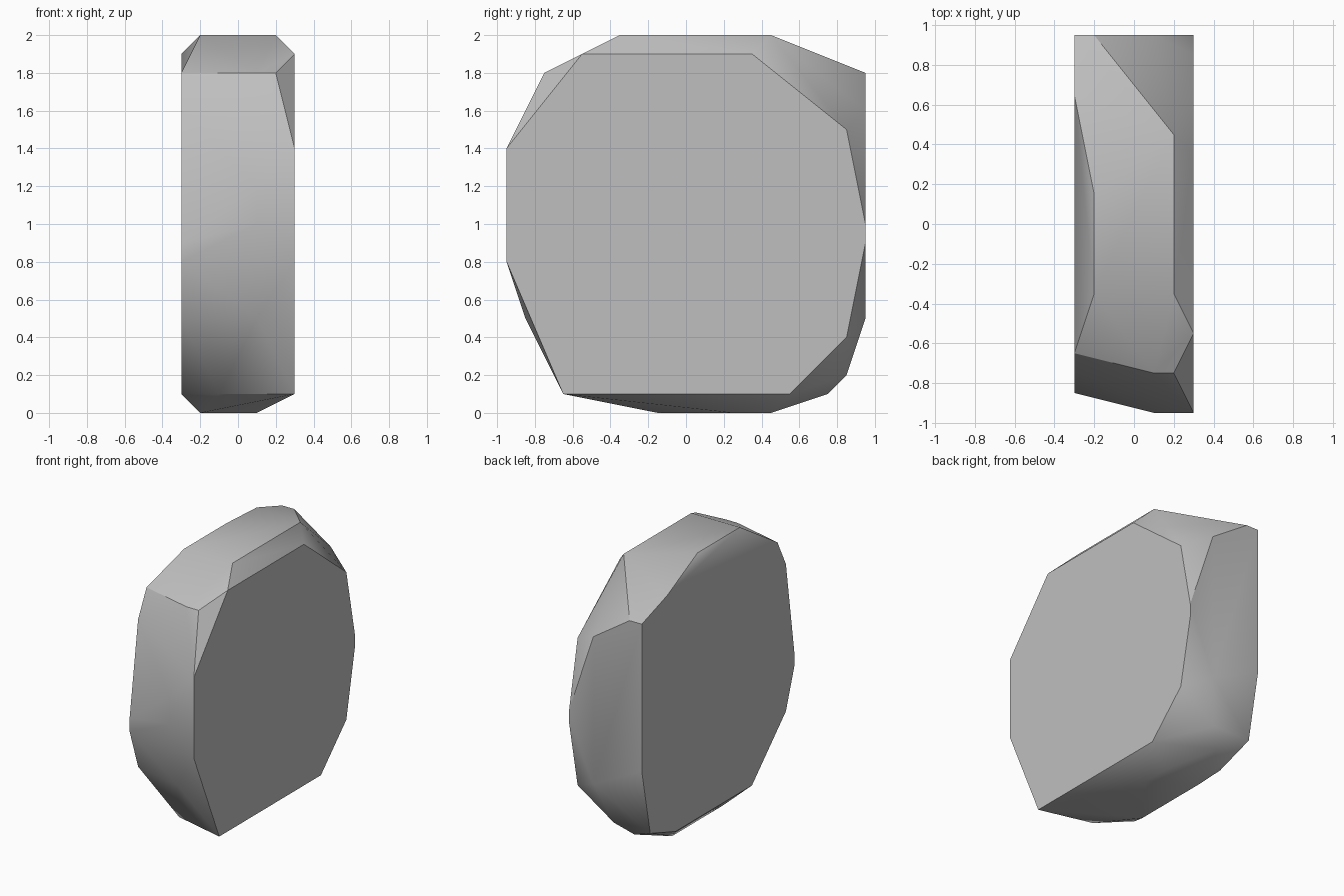
import bpy
import bmesh
from math import radians

# Remove only the default cube
default_cube = bpy.data.objects.get("Cube")
if default_cube:
    bpy.data.objects.remove(default_cube, do_unlink=True)


def make_material(name, colour):
    material = bpy.data.materials.new(name)
    material.use_nodes = True
    material.diffuse_color = colour
    material.node_tree.nodes["Principled BSDF"].inputs["Base Color"].default_value = colour
    return material


def side_profile(x, outline):
    """Place a (y, z) outline on a flat side at the given x."""
    return [(x, y, z) for y, z in outline]


def layer(z, outline):
    """Place an (x, y) outline at the given height."""
    return [(x, y, z) for x, y in outline]


def build_stone(name, points, material):
    """Wrap a faceted skin around the points and soften the shallow edges."""
    mesh = bpy.data.meshes.new(name)
    bm = bmesh.new()
    for point in points:
        bm.verts.new(point)
    hull = bmesh.ops.convex_hull(bm, input=list(bm.verts))
    unused = {item for item in hull["geom_interior"] + hull["geom_unused"]
              if isinstance(item, bmesh.types.BMVert)}
    bmesh.ops.delete(bm, geom=list(unused), context="VERTS")
    # Join the triangles that lie in one plane
    bmesh.ops.dissolve_limit(bm, angle_limit=radians(1), verts=bm.verts, edges=bm.edges)
    bmesh.ops.recalc_face_normals(bm, faces=bm.faces)
    bm.to_mesh(mesh)
    bm.free()
    mesh.materials.append(material)
    stone = bpy.data.objects.new(name, mesh)
    bpy.context.collection.objects.link(stone)
    bpy.ops.object.select_all(action="DESELECT")
    stone.select_set(True)
    bpy.context.view_layer.objects.active = stone
    bpy.ops.object.shade_smooth_by_angle(angle=radians(30))
    return stone


# Broad flat sides of the slab
left_side = side_profile(0.3, [
    (-.55, 1.9), (.35, 1.9), (.85, 1.5), (.95, 1), (.95, .9),
    (.85, .4), (.55, .1), (-.65, .1), (-.95, .8), (-.95, 1.4)])
right_side = side_profile(-0.3, [
    (.65, 1.9), (-.65, 1.8), (-.75, 1.6), (-.85, .9), (-.85, .8),
    (-.75, .5), (-.35, .1), (.55, .1), (.85, .2), (.95, .7), (.95, 1.8)])

# Top and bottom facets
top_facet = layer(2, [(-.2, -.35), (.2, -.35), (.2, .45), (-.2, .15)])
bottom_facet = layer(0, [(-.2, -.15), (-.2, .45), (.1, .45), (.1, .25)])

# Chipped rim on the front and the back
front_rim = [(.2, -.75, 1.8), (.1, -.75, 1.8), (.1, -.95, 1.2),
             (.1, -.95, 1), (.1, -.85, .5), (-.1, -.55, .1)]
back_rim = [(-.2, .95, 1.8), (.1, .95, 1.6), (.1, .95, .5),
            (0, .85, .2), (-.1, .75, .1)]

stone_grey = make_material("stone grey", (0.52, 0.52, 0.52, 1))
build_stone("stone_slab",
            left_side + right_side + top_facet + bottom_facet + front_rim + back_rim,
            stone_grey)
